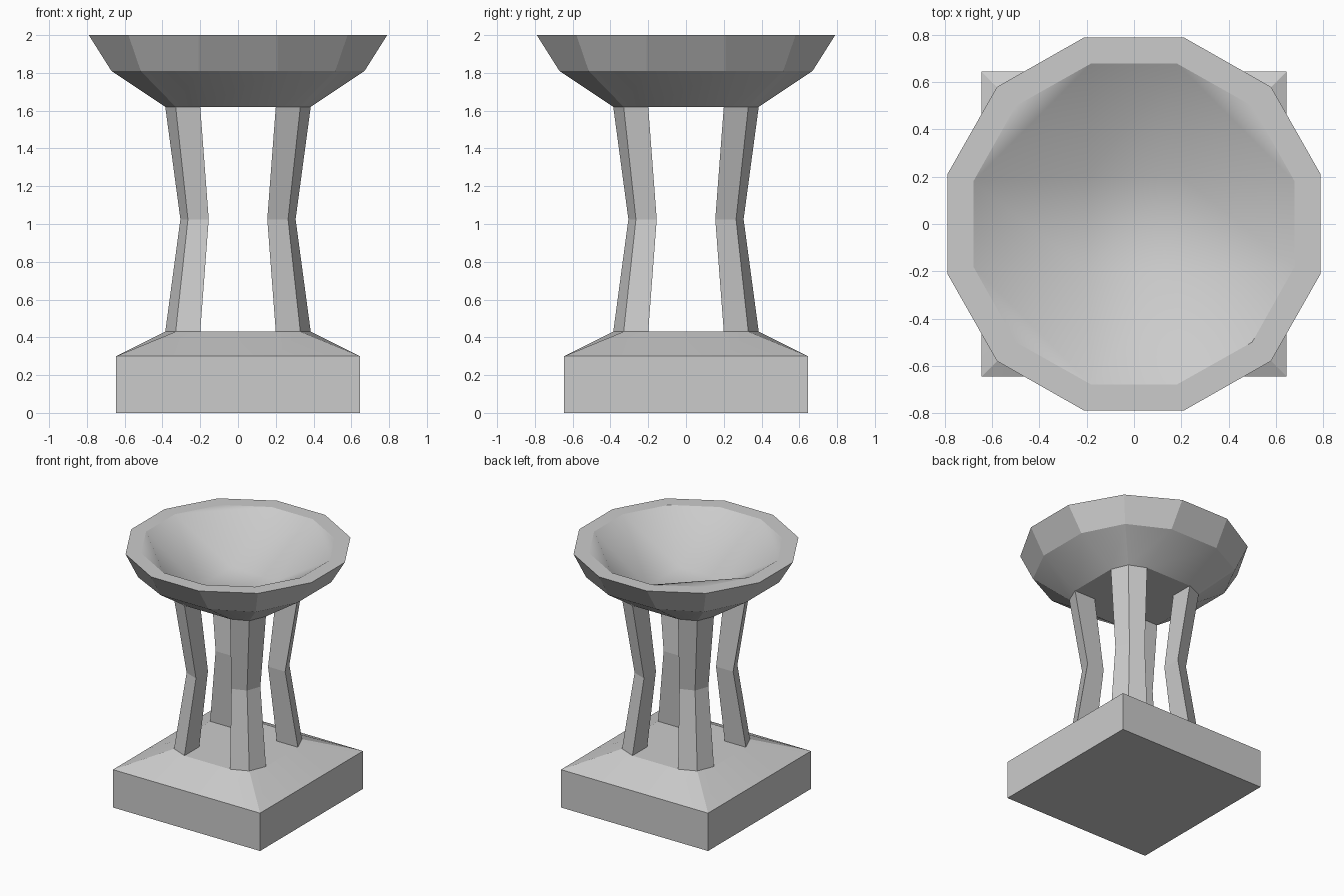
import bpy, math

cube = bpy.data.objects.get("Cube")
if cube:
    bpy.data.objects.remove(cube)

stone = bpy.data.materials.new("grey_stone")
stone.use_nodes = True
COLOUR = (0.6, 0.6, 0.6, 1)
stone.diffuse_color = COLOUR
stone.node_tree.nodes["Principled BSDF"].inputs["Base Color"].default_value = COLOUR


def quarter(points, turns):
    """Rotate plan points by quarter turns."""
    for _ in range(turns):
        points = [(-y, x) for x, y in points]
    return points


def ring(side, half, corner, z):
    """Twelve-sided ring: flats at distance side, diagonal corners at corner."""
    arc = [(side, half), (corner, corner), (half, side)]
    return [(x, y, z) for q in range(4) for x, y in quarter(arc, q)]


def make(name, verts, faces, smooth_angle):
    mesh = bpy.data.meshes.new(name)
    mesh.from_pydata(verts, [], faces)
    mesh.materials.append(stone)
    obj = bpy.data.objects.new(name, mesh)
    bpy.context.collection.objects.link(obj)
    if smooth_angle:
        bpy.ops.object.select_all(action='DESELECT')
        obj.select_set(True)
        bpy.context.view_layer.objects.active = obj
        bpy.ops.object.shade_smooth_by_angle(angle=math.radians(smooth_angle))
    return obj


def loft(name, rings, bottom=True, top=True, smooth_angle=0):
    """Bridge equal-length rings from first to last, with optional caps."""
    n = len(rings[0])
    verts = [v for r in rings for v in r]
    faces = [(k * n + i, k * n + (i + 1) % n, (k + 1) * n + (i + 1) % n, (k + 1) * n + i)
             for k in range(len(rings) - 1) for i in range(n)]
    if bottom:
        faces.append(tuple(reversed(range(n))))
    if top:
        faces.append(tuple(range(len(verts) - n, len(verts))))
    return make(name, verts, faces, smooth_angle)


# Square plinth with a sloping shoulder
loft("plinth", [ring(0.645, 0.2, 0.645, 0), ring(0.645, 0.2, 0.645, 0.3),
                ring(0.385, 0.2, 0.33, 0.43)], smooth_angle=20)

# Four waisted legs
LEG_LEVELS = [(0.385, 0.2, 0.33, 0.43), (0.305, 0.155, 0.265, 1.025), (0.385, 0.2, 0.33, 1.62)]
for q, place in enumerate(["back_left", "back_right", "front_right", "front_left"]):
    sections = []
    for side, half, corner, z in LEG_LEVELS:
        plan = [(side, half), (corner, corner), (half, side), (half, half)]
        sections.append([(x, y, z) for x, y in quarter(plan, q)])
    loft("leg_" + place, sections, bottom=False, top=False)

# Bowl outside and flat rim
RIM = (0.68, 0.18, 0.5, 2)
loft("bowl", [ring(0.385, 0.2, 0.33, 1.62), ring(0.67, 0.21, 0.515, 1.81),
              ring(0.79, 0.21, 0.58, 2), ring(*RIM)], top=False, smooth_angle=20)

# Basin: three by three patches falling from the rim to a sunken floor
verts = ring(*RIM)
for q in range(4):
    verts += [(x, y, 1.7) for x, y in quarter([(0.2, 0.2)], q)]
faces = [(12, 13, 14, 15)]
for q in range(4):
    a, d, b, floor = 3 * q, 3 * q + 1, 3 * q + 2, 12 + q
    if q == 3:
        faces += [(a, d, floor), (d, b, floor)]
    else:
        faces += [(a, d, b), (a, b, floor)]
    faces.append((b, (b + 1) % 12, 12 + (q + 1) % 4, floor))
make("basin", verts, faces, 180)
